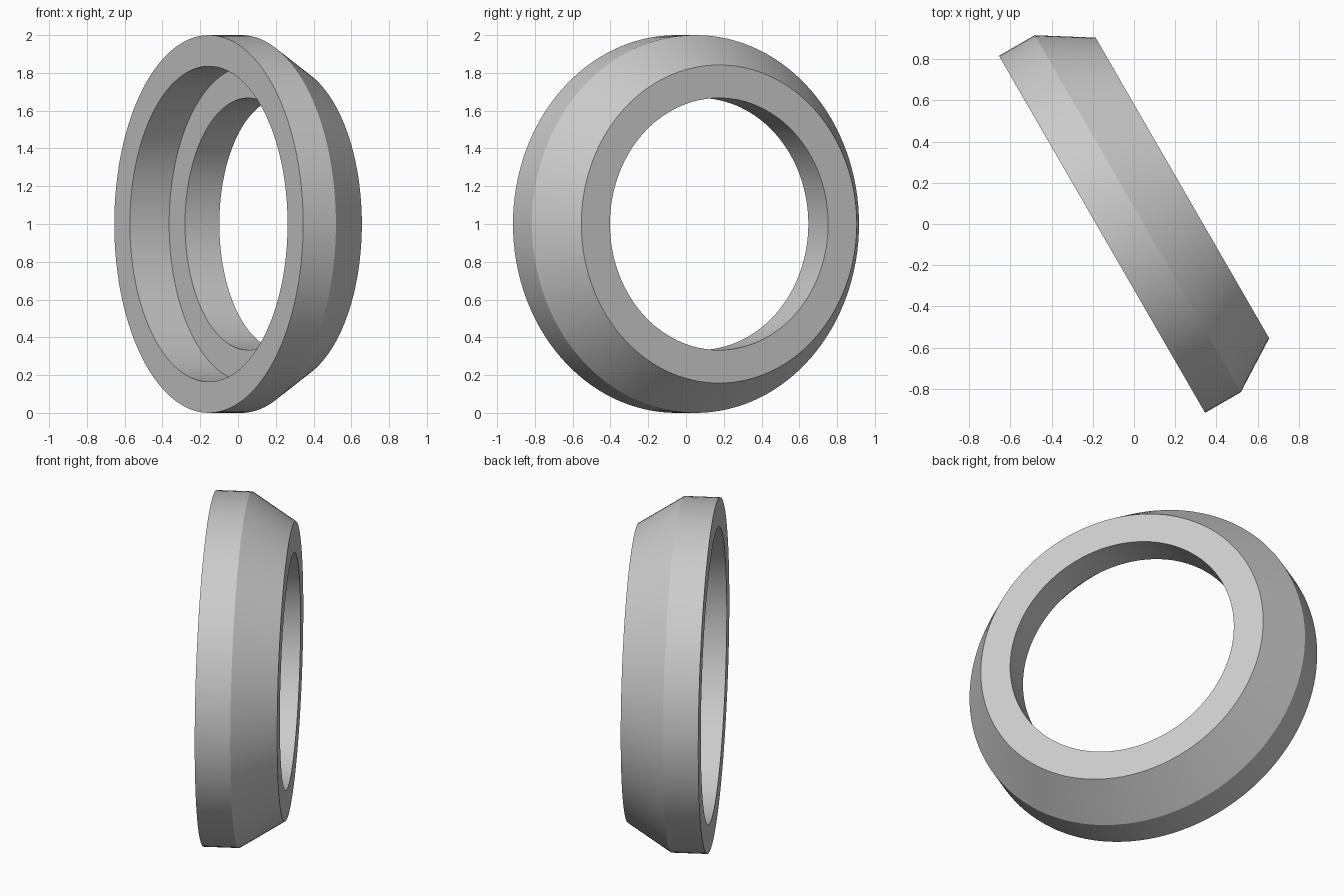
import bpy
import bmesh
import math
from mathutils import Matrix, Vector

cube = bpy.data.objects.get("Cube")
if cube:
    bpy.data.objects.remove(cube, do_unlink=True)

# Plain grey material
grey = bpy.data.materials.new("light grey")
grey.use_nodes = True
colour = (0.6, 0.6, 0.6, 1)
grey.diffuse_color = colour
grey.node_tree.nodes["Principled BSDF"].inputs["Base Color"].default_value = colour

# Ring cross-section as (radius, depth along the axis)
SEGMENTS = 128
profile = [
    (0.835, 0.0),    # front opening
    (1.0, 0.0),      # front rim
    (1.0, 0.2),      # end of straight wall
    (0.842, 0.45),   # end of bevelled wall
    (0.667, 0.45),   # back opening
    (0.667, 0.24),   # inner edge of ledge
    (0.835, 0.24),   # outer edge of ledge
]

# Revolve the closed profile around the local z axis
bm = bmesh.new()
verts = [bm.verts.new((r, 0, d)) for r, d in profile]
edges = [bm.edges.new((v, verts[(i + 1) % len(verts)])) for i, v in enumerate(verts)]
bmesh.ops.spin(bm, geom=verts + edges, cent=(0, 0, 0), axis=(0, 0, 1),
               angle=math.tau, steps=SEGMENTS, use_merge=True)
bmesh.ops.remove_doubles(bm, verts=bm.verts[:], dist=0.0001)
bmesh.ops.recalc_face_normals(bm, faces=bm.faces[:])

# Stand the ring upright, turned aside
axis = Vector((math.cos(math.radians(30)), math.sin(math.radians(30)), 0))
turn = axis.to_track_quat("Z", "Y").to_matrix().to_4x4()
bm.transform(Matrix.Translation((-0.155, -0.05, 1)) @ turn)

mesh = bpy.data.meshes.new("stepped_ring")
bm.to_mesh(mesh)
bm.free()
mesh.materials.append(grey)
ring = bpy.data.objects.new("stepped_ring", mesh)
bpy.context.collection.objects.link(ring)

# Smooth walls with crisp rims
bpy.ops.object.select_all(action="DESELECT")
ring.select_set(True)
bpy.context.view_layer.objects.active = ring
bpy.ops.object.shade_smooth_by_angle(angle=math.radians(25))
